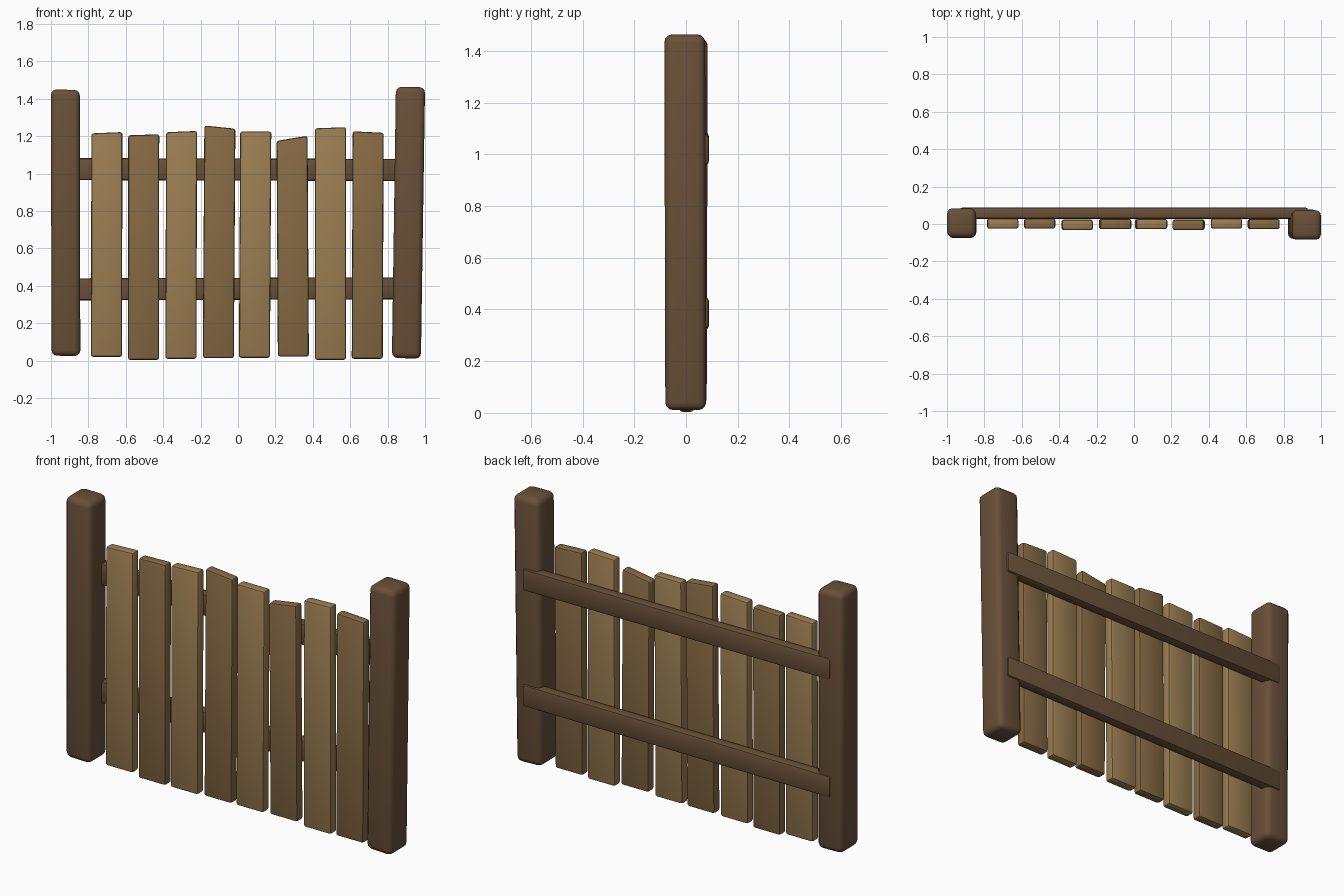
import bpy, bmesh

if "Cube" in bpy.data.objects:
    bpy.data.objects.remove(bpy.data.objects["Cube"])


def material(name, rgb):
    m = bpy.data.materials.new(name)
    m.diffuse_color = (*rgb, 1)
    m.use_nodes = True
    m.node_tree.nodes["Principled BSDF"].inputs["Base Color"].default_value = m.diffuse_color
    return m


LIGHT = material("light_wood", (0.33, 0.21, 0.085))
MID = material("mid_wood", (0.24, 0.145, 0.058))
DARK = material("dark_wood", (0.14, 0.08, 0.04))


def board(name, corners, y0, y1, bevel, segments, mat, lean=0.0):
    """Bevelled board: front outline (bottom-left, bottom-right, top-right,
    top-left) in x/z, extruded from y0 to y1; lean shifts the top in y."""
    bm = bmesh.new()
    zmid = sum(c[1] for c in corners) / 4
    front = [bm.verts.new((x, y0 + (lean if z > zmid else 0), z)) for x, z in corners]
    back = [bm.verts.new((v.co.x, v.co.y + y1 - y0, v.co.z)) for v in front]
    bm.faces.new(front)
    bm.faces.new(back[::-1])
    for i in range(4):
        j = (i + 1) % 4
        bm.faces.new((front[j], front[i], back[i], back[j]))
    bmesh.ops.recalc_face_normals(bm, faces=bm.faces)
    bmesh.ops.bevel(bm, geom=bm.edges[:], offset=bevel, segments=segments,
                    profile=0.5, affect='EDGES')
    me = bpy.data.meshes.new(name)
    bm.to_mesh(me)
    bm.free()
    me.materials.append(mat)
    ob = bpy.data.objects.new(name, me)
    bpy.context.collection.objects.link(ob)
    bpy.context.view_layer.objects.active = ob
    ob.select_set(True)
    bpy.ops.object.shade_smooth_by_angle(angle=0.7)
    ob.select_set(False)


# Posts, the right one leaning slightly outwards
board("left_post", [(-0.997, 0.027), (-0.843, 0.024), (-0.846, 1.447), (-1.0, 1.45)],
      -0.075, 0.08, 0.03, 3, DARK, 0.004)
board("right_post", [(0.823, 0.015), (0.978, 0.01), (1.0, 1.462), (0.844, 1.464)],
      -0.08, 0.078, 0.03, 3, DARK, -0.004)

# Rails behind the planks
board("upper_rail", [(-0.93, 0.965), (0.93, 0.96), (0.93, 1.078), (-0.93, 1.083)],
      0.028, 0.088, 0.012, 2, DARK)
board("lower_rail", [(-0.93, 0.322), (0.93, 0.328), (0.93, 0.446), (-0.93, 0.44)],
      0.028, 0.088, 0.012, 2, DARK)

# Planks: bottom x, top x, bottom z, top-left z, top-right z, front y
planks = [
    (-0.786, -0.784, 0.020, 1.215, 1.222, -0.025),
    (-0.588, -0.587, 0.004, 1.205, 1.210, -0.025),
    (-0.388, -0.385, 0.010, 1.221, 1.228, -0.032),
    (-0.188, -0.180, 0.014, 1.257, 1.240, -0.028),
    (0.005, 0.012, 0.015, 1.225, 1.225, -0.028),
    (0.213, 0.206, 0.022, 1.175, 1.202, -0.032),
    (0.411, 0.412, 0.004, 1.242, 1.248, -0.025),
    (0.608, 0.613, 0.010, 1.226, 1.218, -0.028),
]
W = 0.166
for i, (xb, xt, zb, zl, zr, y) in enumerate(planks):
    board(f"plank_{i + 1}", [(xb, zb), (xb + W, zb), (xt + W, zr), (xt, zl)],
          y, y + 0.055, 0.012, 2, MID if i % 2 else LIGHT)
